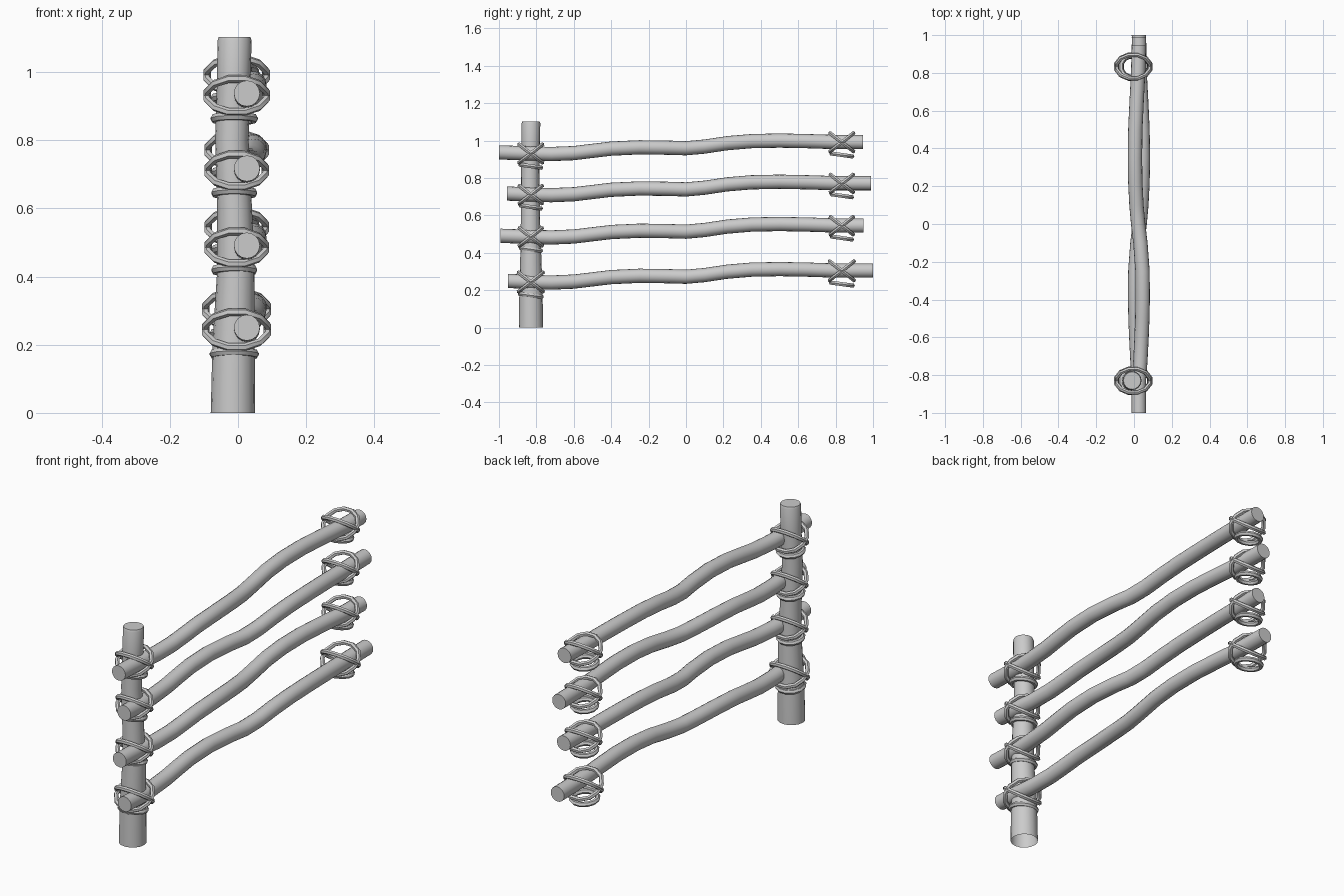
import bpy, bmesh, math
from mathutils import Vector

if "Cube" in bpy.data.objects:
    bpy.data.objects.remove(bpy.data.objects["Cube"])


def finish(bm, name):
    bmesh.ops.recalc_face_normals(bm, faces=bm.faces)
    me = bpy.data.meshes.new(name)
    bm.to_mesh(me)
    bm.free()
    ob = bpy.data.objects.new(name, me)
    bpy.context.collection.objects.link(ob)
    bpy.context.view_layer.objects.active = ob
    ob.select_set(True)
    bpy.ops.object.shade_smooth_by_angle(angle=math.radians(45))
    ob.select_set(False)
    return ob


def bridge(bm, a, b):
    n = len(a)
    for i in range(n):
        bm.faces.new((a[i], a[(i + 1) % n], b[(i + 1) % n], b[i]))


def pole(name, stations, axis, sides=16, cap_start=True):
    """Round pole through (centre, radius) stations, cut square to one axis."""
    bm = bmesh.new()
    u = Vector((1, 0, 0))
    v = Vector((0, 1, 0)) if axis == 'Z' else Vector((0, 0, 1))
    rings = []
    for c, r in stations:
        ring = []
        for i in range(sides):
            a = math.tau * i / sides
            ring.append(bm.verts.new(Vector(c) + r * (u * math.cos(a) + v * math.sin(a))))
        rings.append(ring)
    for a, b in zip(rings, rings[1:]):
        bridge(bm, a, b)
    if cap_start:
        bm.faces.new(rings[0])
    bm.faces.new(rings[-1])
    return finish(bm, name)


def rope_loop(bm, centre, rx, ry, rise, thick, segs=12, sides=6):
    """Closed oval rope around the post, tilted along y by rise."""
    c = Vector(centre)
    normal = Vector((0, -rise, ry)).normalized()
    rings = []
    for i in range(segs):
        a = math.tau * (i + 0.5) / segs
        p = Vector((rx * math.cos(a), ry * math.sin(a), rise * math.sin(a)))
        out = p.normalized()
        ring = []
        for j in range(sides):
            b = math.tau * j / sides
            ring.append(bm.verts.new(c + p + thick * (out * math.cos(b) + normal * math.sin(b))))
        rings.append(ring)
    for i in range(segs):
        bridge(bm, rings[i], rings[(i + 1) % segs])


def lashing(name, y, z, s):
    # two crossed loops plus one tight loop below the rail
    bm = bmesh.new()
    for side in (1, -1):
        rope_loop(bm, (-0.004, y, z), 0.089 * s, 0.064 * s, side * 0.05 * s, 0.0115)
    rope_loop(bm, (-0.011, y, z - 0.068 * s), 0.059 * s, 0.057 * s, -0.008, 0.0125)
    finish(bm, name)


# Post, slightly bent and tapered, open at the buried end
pole("post", [((-0.015, -0.829, 0.0), 0.065), ((-0.013, -0.829, 0.2), 0.062),
              ((-0.006, -0.83, 0.42), 0.055), ((-0.01, -0.832, 0.6), 0.051),
              ((-0.018, -0.833, 0.8), 0.049), ((-0.013, -0.83, 0.96), 0.049),
              ((-0.01, -0.829, 1.092), 0.05), ((-0.01, -0.829, 1.103), 0.046)],
     'Z', 16, cap_start=False)

# Shared rail shape: y, sideways sway, height above the near end
RAIL = [(-0.83, 0.0, -0.006), (-0.72, 0.008, -0.009), (-0.6, 0.014, -0.004),
        (-0.5, 0.018, 0.008), (-0.4, 0.02, 0.02), (-0.25, 0.019, 0.027),
        (-0.1, 0.008, 0.025), (0.0, -0.004, 0.022), (0.1, -0.013, 0.031),
        (0.22, -0.019, 0.049), (0.35, -0.021, 0.06), (0.5, -0.019, 0.063),
        (0.65, -0.012, 0.06), (0.8, -0.004, 0.055)]

# Rails: near end height, y range, sway direction, lashing size
rails = [("bottom_rail", 0.25, -0.953, 1.0, -1, 1.05),
         ("lower_middle_rail", 0.491, -0.993, 0.95, 1, 0.97),
         ("upper_middle_rail", 0.717, -0.957, 0.988, -1, 0.97),
         ("top_rail", 0.937, -1.0, 0.945, 1, 1.0)]
for name, z, y0, y1, sway, s in rails:
    path = [(y0, 0.0, 0.0)] + RAIL + [(y1, 0.0, 0.055)]
    pole(name, [((0.026 + sway * dx, y, z + dz), 0.038) for y, dx, dz in path], 'Y', 16)
    lashing(name + "_near_lashing", -0.83, z - 0.006, s)
    lashing(name + "_far_lashing", 0.833, z + 0.054, s)
